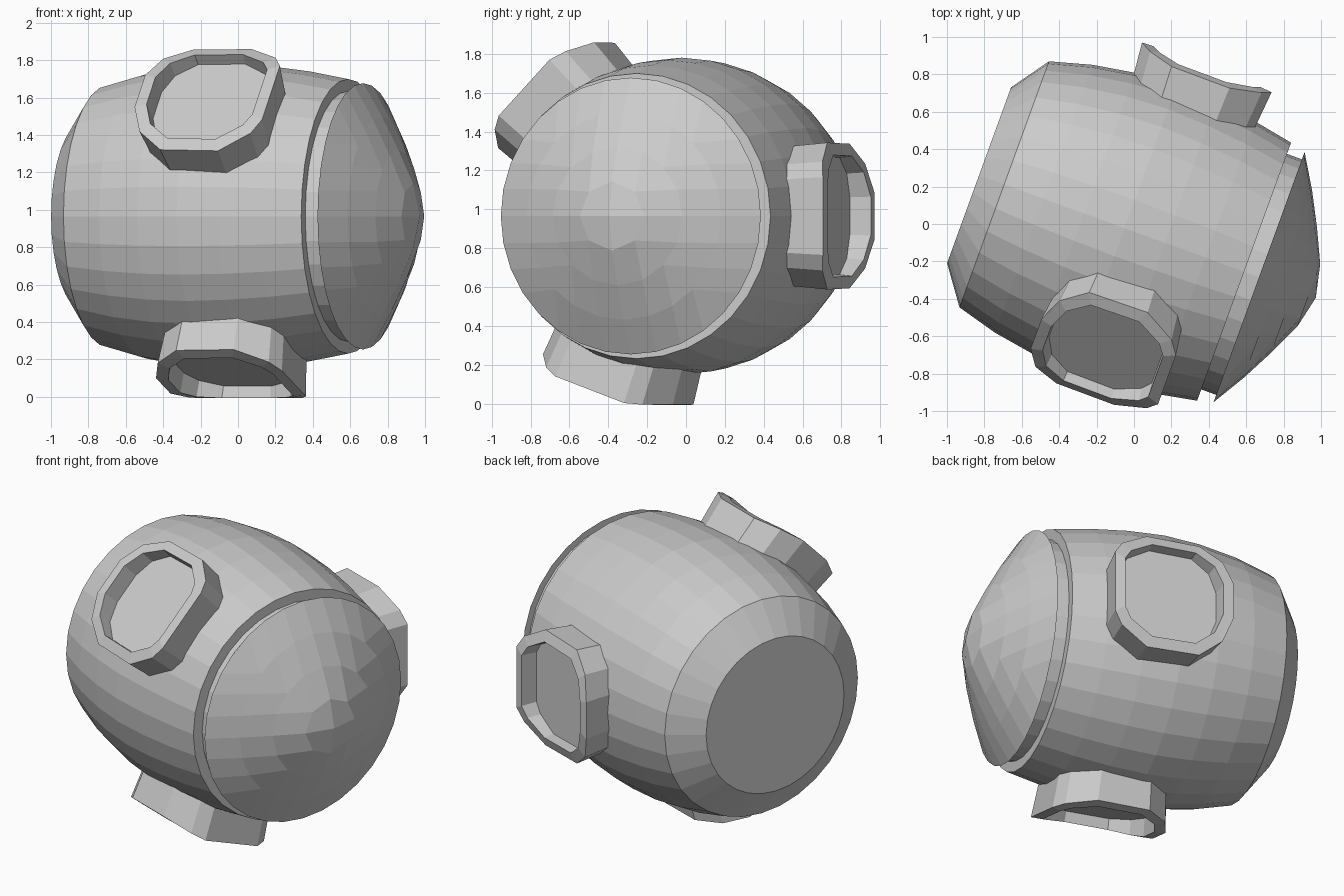
import bpy, bmesh
from math import pi, cos, sin, sqrt, radians
from mathutils import Matrix, Vector

if "Cube" in bpy.data.objects:
    bpy.data.objects.remove(bpy.data.objects["Cube"])

# Common frame: barrel axis lies along local X, turned 20 degrees in plan
FRAME = Matrix.Translation((-0.0126, -0.036, 0.965)) @ Matrix.Rotation(radians(-20), 4, 'Z')
SIDES = 32


def finish(name, bm, local=Matrix.Identity(4)):
    bmesh.ops.recalc_face_normals(bm, faces=bm.faces)
    bm.transform(FRAME @ local)
    mesh = bpy.data.meshes.new(name)
    bm.to_mesh(mesh)
    bm.free()
    obj = bpy.data.objects.new(name, mesh)
    bpy.context.collection.objects.link(obj)
    return obj


def skin(bm, rings, cap_start=True, cap_end=True):
    loops = [[bm.verts.new(p) for p in ring] for ring in rings]
    n = len(loops[0])
    for a, b in zip(loops, loops[1:]):
        for i in range(n):
            j = (i + 1) % n
            bm.faces.new((a[i], a[j], b[j], b[i]))
    if cap_start:
        bm.faces.new(loops[0])
    if cap_end:
        bm.faces.new(loops[-1])


# Bulging barrel with flat back and a narrow neck at the front
profile = [(-0.868, 0.50), (-0.725, 0.70), (-0.50, 0.762), (-0.27, 0.80),
           (-0.04, 0.815), (0.19, 0.803), (0.42, 0.775), (0.64, 0.734),
           (0.64, 0.67), (0.73, 0.67)]
bm = bmesh.new()
skin(bm, [[(u, r * cos(2 * pi * i / SIDES), r * sin(2 * pi * i / SIDES))
           for i in range(SIDES)] for u, r in profile])
finish("barrel_body", bm)

# Domed cover: square quad grid wrapped onto a disc, raised by distance from centre
HEIGHTS = [1.048, 1.008, 0.925, 0.832, 0.725]
bm = bmesh.new()
bmesh.ops.create_grid(bm, x_segments=8, y_segments=8, size=1.0)
for vert in bm.verts:
    a, b = vert.co.x, vert.co.y
    m = max(abs(a), abs(b))
    if m < 0.01:
        vert.co = Vector((HEIGHTS[0], 0, 0))
        continue
    angle = (b / a) * pi / 4 if abs(a) >= abs(b) else pi / 2 - (a / b) * pi / 4
    r = 0.712 * (m if (a if abs(a) >= abs(b) else b) > 0 else -m)
    vert.co = Vector((HEIGHTS[round(m * 4)], r * cos(angle), r * sin(angle)))
bmesh.ops.holes_fill(bm, edges=[e for e in bm.edges if e.is_boundary], sides=0)
finish("dome_cover", bm)

# Three raised ports around the barrel, rims following the barrel curve
half = [(0.45, 0.20), (0.40, 0.28), (0.23, 0.378), (-0.10, 0.372), (-0.235, 0.27), (-0.292, 0.12)]
outline = half + [(u, -w) for u, w in reversed(half)]
MID = 0.08


def port_ring(scale, radius=None, flat=None):
    ring = []
    for u, w in outline:
        u, w = MID + (u - MID) * scale, w * scale
        v = flat if flat is not None else sqrt(radius ** 2 - w ** 2)
        ring.append((u, v, w))
    return ring


for name, angle in (("back_port", 0), ("front_port", 136), ("lower_port", 250)):
    bm = bmesh.new()
    skin(bm, [port_ring(0.93, radius=0.70), port_ring(1.0, radius=0.972),
              port_ring(0.83, radius=0.972), port_ring(0.81, flat=0.855)],
         cap_start=False)
    finish(name, bm, Matrix.Rotation(radians(angle), 4, 'X'))
